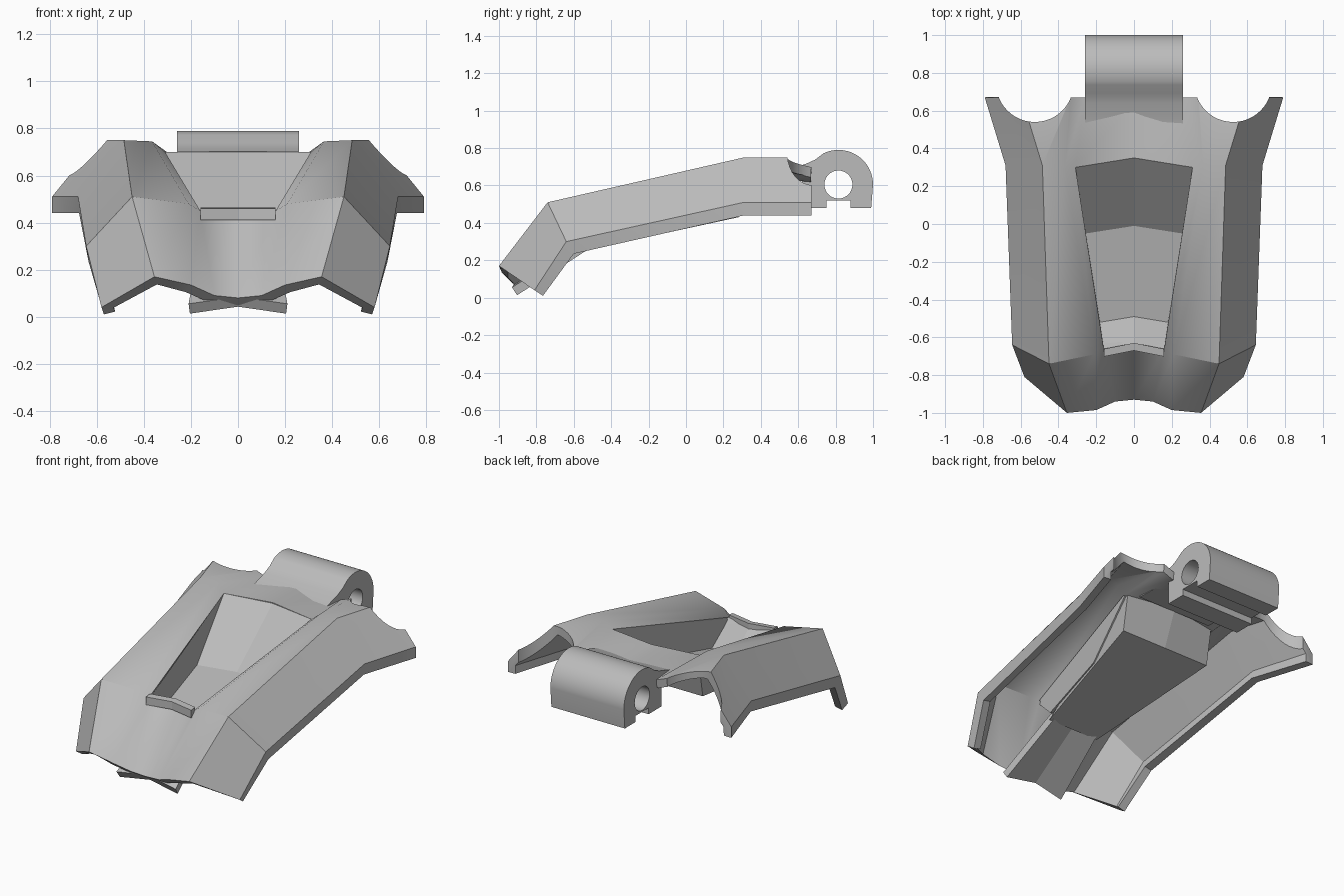
import bpy, math

cube = bpy.data.objects.get("Cube")
if cube:
    bpy.data.objects.remove(cube)

grey = bpy.data.materials.new("light_grey")
grey.use_nodes = True
grey.diffuse_color = (0.5, 0.5, 0.5, 1)
grey.node_tree.nodes["Principled BSDF"].inputs["Base Color"].default_value = (0.5, 0.5, 0.5, 1)


def make(name, verts, faces):
    mesh = bpy.data.meshes.new(name)
    mesh.from_pydata(verts, [], faces)
    mesh.materials.append(grey)
    obj = bpy.data.objects.new(name, mesh)
    bpy.context.collection.objects.link(obj)
    return obj


def grid(rows, skip=lambda r, c: False):
    """Mirror half rows (centre outwards) into a full sheet facing up."""
    full = [[(-x, y, z) for x, y, z in row[:0:-1]] + row for row in rows]
    n = len(full[0])
    verts = [p for row in full for p in row]
    faces = [(r * n + c, r * n + c + 1, (r + 1) * n + c + 1, (r + 1) * n + c)
             for r in range(len(rows) - 1) for c in range(n - 1) if not skip(r, c)]
    return verts, faces


def extrude_x(name, profile, sections):
    """Sweep a (y, z) profile through x sections of (x, y shift)."""
    n, last = len(profile), len(sections) - 1
    verts = [(x, y + shift, z) for x, shift in sections for y, z in profile]
    faces = [(s * n + i, s * n + (i + 1) % n, s * n + n + (i + 1) % n, s * n + n + i)
             for s in range(last) for i in range(n)]
    faces = [f[::-1] for f in faces]
    faces += [tuple(range(n))[::-1], tuple(range(last * n, last * n + n))]
    obj = make(name, verts, faces)
    mod_mesh = bmesh.new()
    mod_mesh.from_mesh(obj.data)
    bmesh.ops.recalc_face_normals(mod_mesh, faces=mod_mesh.faces)
    mod_mesh.to_mesh(obj.data)
    mod_mesh.free()
    return obj


def thicken(obj, thickness):
    mod = obj.modifiers.new("thickness", "SOLIDIFY")
    mod.thickness = thickness
    mod.offset = -1
    mod.use_even_offset = True


def cut(obj, cutter):
    """Subtract the cutter, apply all modifiers and remove the cutter."""
    cutter.data.materials.append(grey)
    mod = obj.modifiers.new("cut", "BOOLEAN")
    mod.operation = "DIFFERENCE"
    mod.solver = "EXACT"
    mod.object = cutter
    bpy.context.view_layer.update()
    evaluated = obj.evaluated_get(bpy.context.evaluated_depsgraph_get())
    mesh = bpy.data.meshes.new_from_object(evaluated)
    obj.modifiers.clear()
    obj.data = mesh
    bpy.data.objects.remove(cutter)


def smooth(obj, angle=34):
    bpy.ops.object.select_all(action="DESELECT")
    obj.select_set(True)
    bpy.context.view_layer.objects.active = obj
    bpy.ops.object.shade_smooth_by_angle(angle=math.radians(angle))


import bmesh

# Armour shell: cross-sections from front to back, open over the tray
shell_rows = [
    [(0, -.93, .08), (.10, -.94, .09), (.20, -.985, .135), (.355, -1, .17), (.58, -.81, .04), (.57, -.765, .01)],
    [(0, -.64, .43), (.16, -.66, .45), (.21, -.69, .48), (.45, -.74, .51), (.645, -.64, .30), (.635, -.60, .235)],
    [(0, .35, .705), (.31, .30, .70), (.365, .31, .745), (.485, .31, .75), (.68, .31, .51), (.675, .31, .44)],
    [(0, .64, .70), (.26, .67, .67), (.34, .67, .70), (.595, .67, .75), (.79, .67, .51), (.79, .67, .44)],
]
shell = make("armour_shell", *grid(shell_rows, lambda r, c: r == 1 and 4 <= c <= 5))
thicken(shell, 0.05)

# Square off the rear edge, then cut its round notches
bpy.ops.mesh.primitive_cube_add(size=2, location=(0, 1.672, .5))
cut(shell, bpy.context.object)
for side in (-1, 1):
    bpy.ops.mesh.primitive_cylinder_add(vertices=48, radius=.205, depth=1,
                                        location=(side * .525, .745, .7))
    cut(shell, bpy.context.object)
smooth(shell)

# Recessed tray with sloped ends and upright side walls
verts, faces = grid([
    [(0, -.63, .43), (.16, -.66, .44)],
    [(0, -.49, .305), (.18, -.52, .30)],
    [(0, -.01, .398), (.255, -.05, .39)],
    [(0, .35, .70), (.31, .30, .70)],
])
faces += [(0, 3, 6, 9), (11, 8, 5, 2)]
tray = make("recessed_tray", verts, faces)
thicken(tray, 0.015)

# Flat underside and upright back wall of the tray, closed at the sides
verts, faces = grid([
    [(0, -.55, .25), (.18, -.55, .25)],
    [(0, .28, .43), (.315, .28, .43)],
    [(0, .37, .66), (.315, .32, .66)],
])
faces += [(0, 3, 6), (8, 5, 2)]
make("tray_underside", verts, [f[::-1] for f in faces])

# Folded tongue under the nose
tongue = make("front_tongue", *grid([
    [(0, -.915, .085), (.21, -.93, .055)],
    [(0, -.55, .33), (.165, -.55, .30)],
]))
thicken(tongue, 0.05)

# Raised lip in front of the tray
extrude_x("tray_lip", [(-.67, .41), (-.63, .41), (-.63, .465), (-.67, .46)],
          [(-.16, -.032), (0, 0), (.16, -.032)])


# Clip hinge: one profile swept across the rear, then bored through
def arc(radius, start, end, steps):
    angles = [math.radians(start + (end - start) * i / steps) for i in range(steps + 1)]
    return [(.815 + radius * math.cos(a), .605 + radius * math.sin(a)) for a in angles]


profile = [(.99, .48)] + arc(.185, 0, 115, 20)
profile += [(.69, .738), (.64, .715), (.57, .695), (.5, .67), (.36, .66), (.36, .64), (.62, .63),
            (.62, .48), (.75, .48), (.75, .52), (.88, .52), (.88, .48)]
hinge = extrude_x("rear_hinge", profile, [(-.26, 0), (.26, 0)])
bpy.ops.mesh.primitive_cylinder_add(vertices=32, radius=.075, depth=1, location=(0, .815, .605),
                                    rotation=(0, math.pi / 2, 0))
cut(hinge, bpy.context.object)
smooth(hinge)
